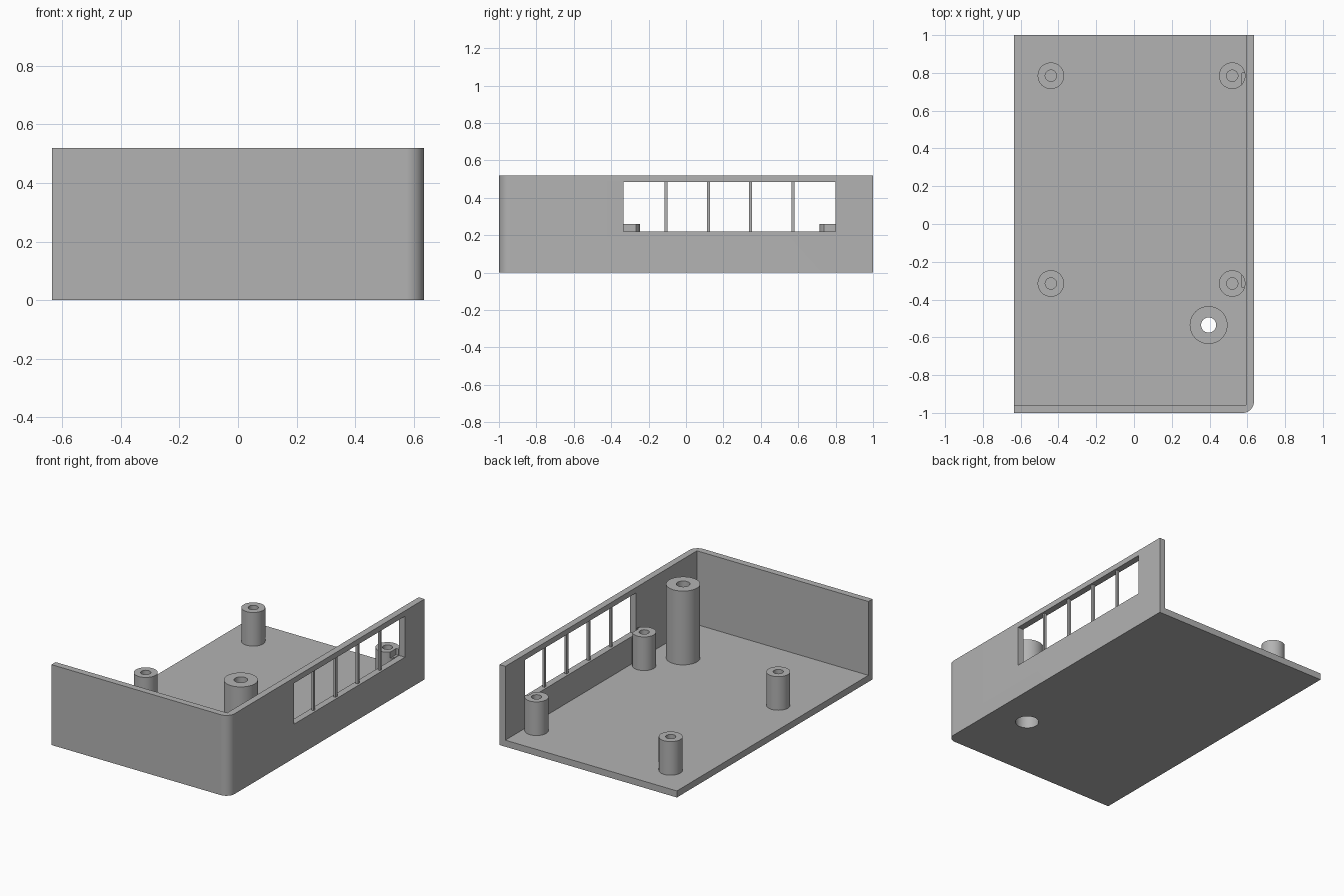
import bpy
import bmesh
from math import radians, sin, cos, pi

if "Cube" in bpy.data.objects:
    bpy.data.objects.remove(bpy.data.objects["Cube"], do_unlink=True)

# Main dimensions
HX, HY, TOP = 0.635, 1.0, 0.52
WALL = 0.0425
CORNER = 0.06
WIN_Y0, WIN_Y1, WIN_Z0, WIN_Z1 = -0.335, 0.8, 0.22, 0.485
POST_X, POST_Y = (-0.44, 0.52), (-0.315, 0.785)
SCREW = (0.395, -0.535)
RECESS = 0.07

grey = bpy.data.materials.new("plain grey plastic")
grey.use_nodes = True
colour = (0.45, 0.45, 0.45, 1)
grey.diffuse_color = colour
grey.node_tree.nodes["Principled BSDF"].inputs["Base Color"].default_value = colour


def finish(name, bm):
    bmesh.ops.recalc_face_normals(bm, faces=bm.faces)
    mesh = bpy.data.meshes.new(name)
    bm.to_mesh(mesh)
    bm.free()
    mesh.materials.append(grey)
    obj = bpy.data.objects.new(name, mesh)
    bpy.context.collection.objects.link(obj)
    return obj


def prism(name, outline, z0, z1):
    bm = bmesh.new()
    face = bm.faces.new([bm.verts.new((x, y, z0)) for x, y in outline])
    new = bmesh.ops.extrude_face_region(bm, geom=[face])["geom"]
    verts = [v for v in new if isinstance(v, bmesh.types.BMVert)]
    bmesh.ops.translate(bm, verts=verts, vec=(0, 0, z1 - z0))
    return finish(name, bm)


def box(name, x0, x1, y0, y1, z0, z1):
    return prism(name, [(x0, y0), (x1, y0), (x1, y1), (x0, y1)], z0, z1)


def lathe(name, profile, at, steps=64):
    """Spin a closed (radius, height) profile about the vertical axis."""
    bm = bmesh.new()
    rings = []
    for i in range(steps):
        a = 2 * pi * i / steps
        rings.append([bm.verts.new((at[0] + r * cos(a), at[1] + r * sin(a), z))
                      for r, z in profile])
    n = len(profile)
    for i, ring in enumerate(rings):
        after = rings[(i + 1) % steps]
        for j in range(n):
            k = (j + 1) % n
            bm.faces.new((ring[j], after[j], after[k], ring[k]))
    return finish(name, bm)


def activate(obj):
    bpy.ops.object.select_all(action="DESELECT")
    obj.select_set(True)
    bpy.context.view_layer.objects.active = obj


def cut(obj, cutter):
    cutter.hide_render = True
    mod = obj.modifiers.new("cut", "BOOLEAN")
    mod.operation, mod.solver, mod.object = "DIFFERENCE", "EXACT", cutter
    activate(obj)
    bpy.ops.object.modifier_apply(modifier=mod.name)


def smooth(obj):
    activate(obj)
    bpy.ops.object.shade_smooth_by_angle(angle=radians(30))


# Case shell: a block with one rounded corner, hollowed and open on two sides
arc = [(HX - CORNER + CORNER * sin(a), -HY + CORNER - CORNER * cos(a))
       for a in (pi / 2 * i / 16 for i in range(17))]
shell = prism("case_shell", [(-HX, -HY)] + arc + [(HX, HY), (-HX, HY)], 0, TOP)
cavity = box("cavity_cutter", -1, HX - WALL, -HY + WALL, 2, WALL, 1)
window = box("window_cutter", HX - 0.063, 1, WIN_Y0, WIN_Y1, WIN_Z0, WIN_Z1)
steps = [2 * pi * i / 64 for i in range(64)]
recess = prism("recess_cutter", [(SCREW[0] + RECESS * cos(a), SCREW[1] + RECESS * sin(a))
                                 for a in steps], -0.1, 0.2)
for cutter in (cavity, window, recess):
    cut(shell, cutter)
smooth(shell)

# Four board posts with blind bores; the window cut notches the two near the wall
for x, side in zip(POST_X, ("right", "left")):
    for y, end in zip(POST_Y, ("front", "back")):
        post = lathe(f"board_post_{end}_{side}",
                     [(0.03, WALL), (0.07, WALL), (0.07, 0.26), (0.03, 0.26)], (x, y))
        if side == "left":
            cut(post, window)
        smooth(post)

# Tall screw post with a wide recess from below and a narrow hole on top
screw_post = lathe("screw_post", [(RECESS, WALL), (0.1, WALL), (0.1, TOP), (0.04, TOP),
                                  (0.04, 0.44), (RECESS, 0.44)], SCREW)
smooth(screw_post)

# Slim bars dividing the window
pitch = (WIN_Y1 - WIN_Y0) / 5
mid = HX - WALL / 2
for i in range(1, 5):
    y = WIN_Y0 + pitch * i
    box(f"window_bar_{i}", mid - 0.008, mid + 0.008, y - 0.008, y + 0.008, WIN_Z0, WIN_Z1)

for cutter in (cavity, window, recess):
    bpy.data.objects.remove(cutter, do_unlink=True)
